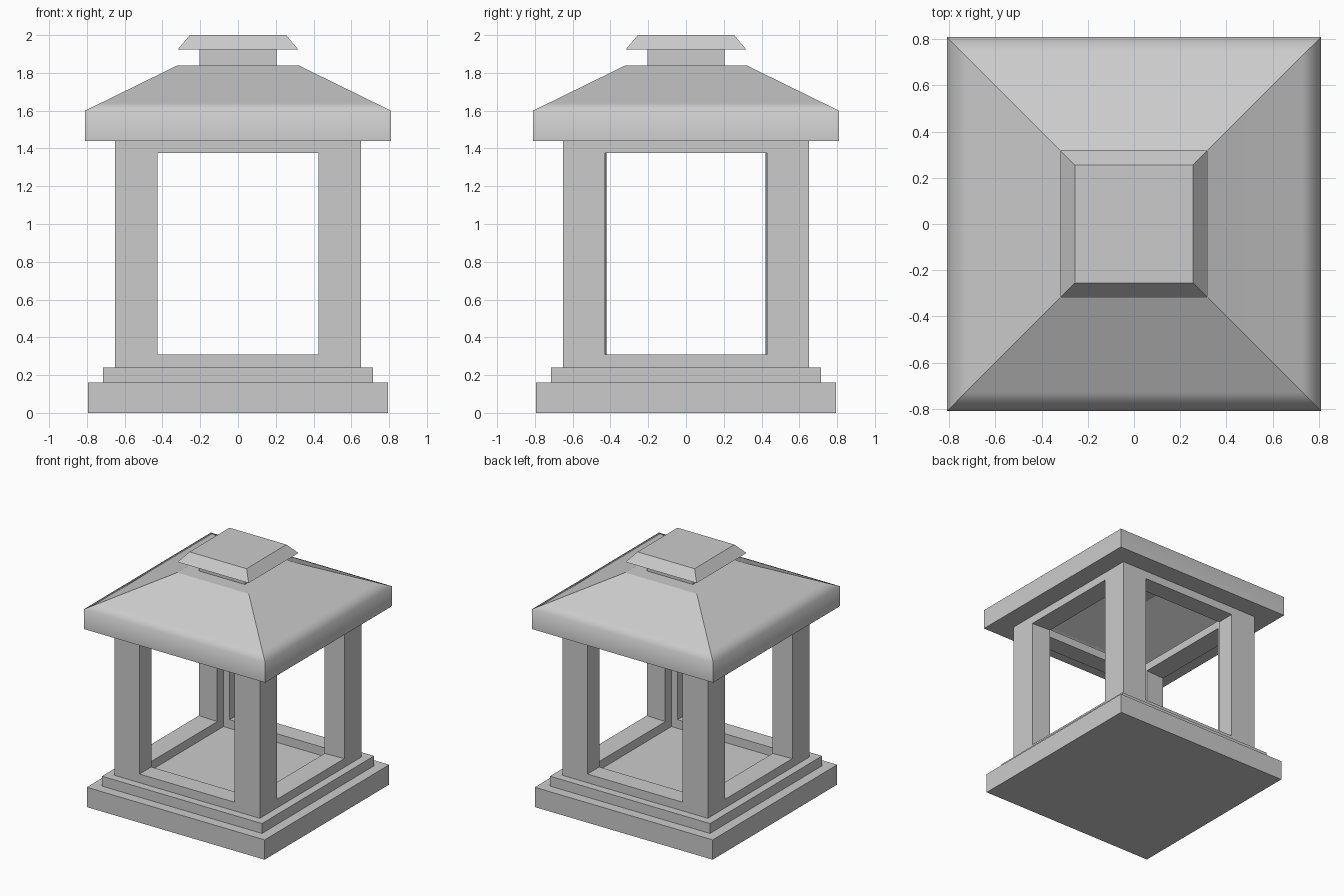
import bpy, bmesh

if "Cube" in bpy.data.objects:
    bpy.data.objects.remove(bpy.data.objects["Cube"])


def add_object(name, bm):
    bmesh.ops.recalc_face_normals(bm, faces=bm.faces[:])
    mesh = bpy.data.meshes.new(name)
    bm.to_mesh(mesh)
    bm.free()
    obj = bpy.data.objects.new(name, mesh)
    bpy.context.collection.objects.link(obj)
    return obj


def square_stack(rings, cap_bottom=True):
    """Square rings (half width, z) skinned upward and closed at the top."""
    bm = bmesh.new()
    loops = [[bm.verts.new((sx * h, sy * h, z))
              for sx, sy in ((-1, -1), (1, -1), (1, 1), (-1, 1))] for h, z in rings]
    for a, b in zip(loops, loops[1:]):
        for i in range(4):
            j = (i + 1) % 4
            bm.faces.new((a[i], a[j], b[j], b[i]))
    bm.faces.new(loops[-1])
    if cap_bottom:
        bm.faces.new(loops[0][::-1])
    return bm


def prism(points, z0, z1):
    """Plan outline extruded from z0 to z1."""
    bm = bmesh.new()
    face = bm.faces.new([bm.verts.new((x, y, z0)) for x, y in points])
    ext = bmesh.ops.extrude_face_region(bm, geom=[face])
    for v in ext["geom"]:
        if isinstance(v, bmesh.types.BMVert):
            v.co.z = z1
    return bm


# Stepped base
add_object("base_plinth", square_stack([(0.795, 0), (0.795, 0.16)]))
add_object("base_step", square_stack([(0.715, 0.16), (0.715, 0.24)]))

# Lantern body: hollow square with a window through each pair of walls
body = add_object("body_frame", square_stack([(0.65, 0.24), (0.65, 1.44)]))
cutters = [
    add_object("cavity_cutter", prism(
        [(-0.48, -0.5), (0.48, -0.5), (0.48, 0.5), (-0.48, 0.5)], 0.1, 1.6)),
    add_object("front_back_cutter", prism(
        [(-0.425, -0.8), (0.425, -0.8), (0.425, 0.8), (-0.425, 0.8)], 0.31, 1.375)),
    # side windows narrow slightly inward
    add_object("side_cutter", prism(
        [(-0.7, -0.432), (-0.48, -0.42), (0.48, -0.42), (0.7, -0.432),
         (0.7, 0.432), (0.48, 0.42), (-0.48, 0.42), (-0.7, 0.432)], 0.31, 1.375)),
]
for cutter in cutters:
    cutter.hide_render = True
    mod = body.modifiers.new(cutter.name, "BOOLEAN")
    mod.operation = "DIFFERENCE"
    mod.solver = "EXACT"
    mod.object = cutter
bpy.context.view_layer.objects.active = body
for cutter in cutters:
    bpy.ops.object.modifier_apply(modifier=cutter.name)
    bpy.data.objects.remove(cutter)

# Hollow roof shell with smooth eaves and crisp hips
bm = square_stack([(0.6, 1.44), (0.81, 1.44), (0.81, 1.6), (0.73, 1.639), (0.32, 1.84)],
                  cap_bottom=False)
for f in bm.faces:
    f.smooth = True
for e in bm.edges:
    a, b = (v.co for v in e.verts)
    level = abs(a.z - b.z) < 1e-4
    e.smooth = level and 1.5 < a.z < 1.8
add_object("roof", bm)

# Chimney neck and cap
add_object("chimney_neck", square_stack([(0.205, 1.84), (0.205, 1.925)]))
add_object("chimney_cap", square_stack([(0.318, 1.925), (0.255, 2.0)]))
